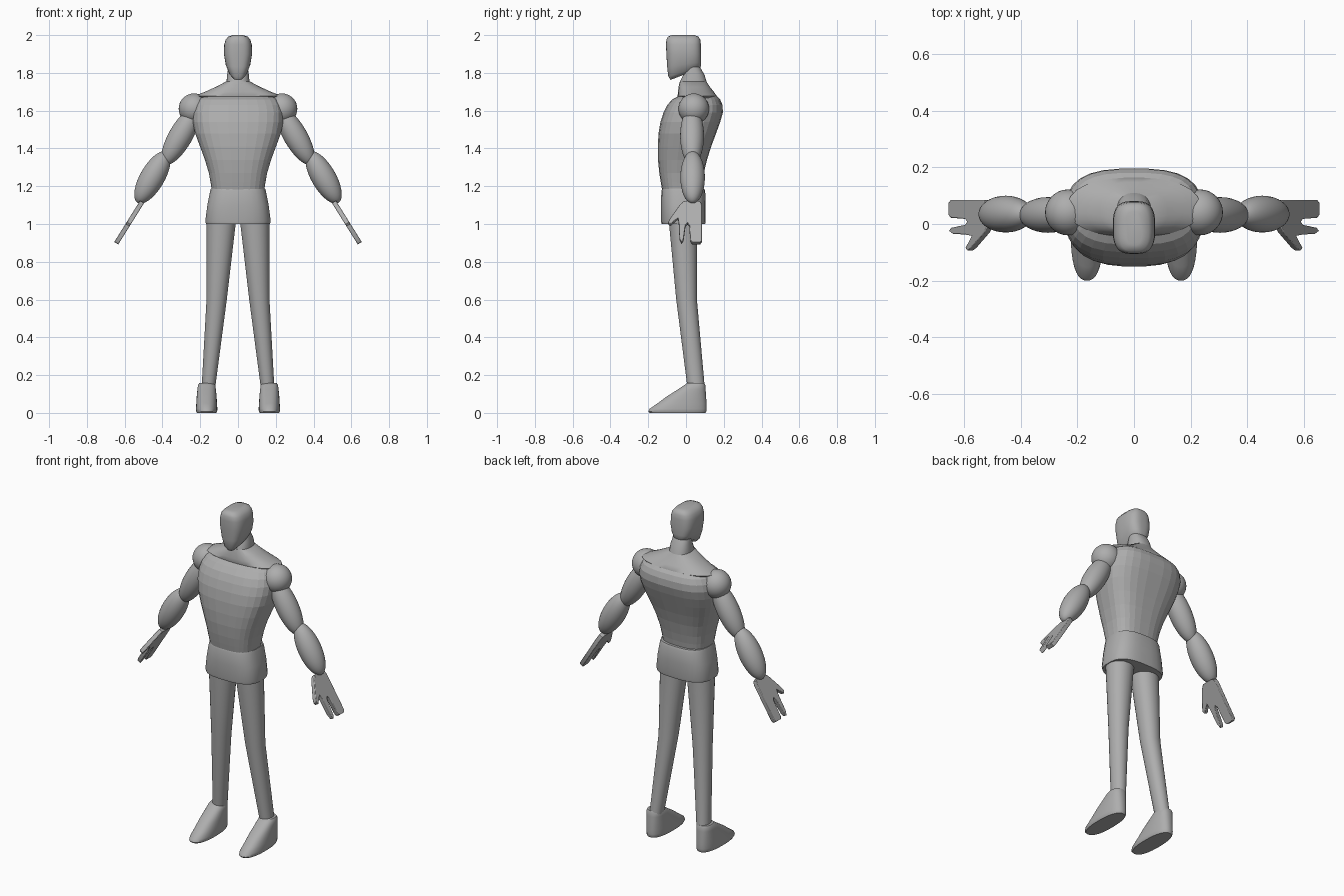
import bpy, bmesh, math
from mathutils import Vector, Matrix

grey = bpy.data.materials.new("plain grey")
grey.diffuse_color = (0.42, 0.42, 0.42, 1)


def finish(name, bm, mirror=False, smooth=40):
    bmesh.ops.recalc_face_normals(bm, faces=bm.faces)
    me = bpy.data.meshes.new(name)
    bm.to_mesh(me)
    bm.free()
    me.materials.append(grey)
    ob = bpy.data.objects.new(name, me)
    bpy.context.collection.objects.link(ob)
    if mirror:
        mod = ob.modifiers.new("Mirror", 'MIRROR')
        mod.use_mirror_merge = False
    if smooth:
        bpy.ops.object.select_all(action='DESELECT')
        ob.select_set(True)
        bpy.context.view_layer.objects.active = ob
        bpy.ops.object.shade_smooth_by_angle(angle=math.radians(smooth))
    return ob


def loft(name, rings, n=2.0, sides=28, cx=None, tilt=None, **kw):
    """Stack superellipse rings given as (z, half width, y front, y back)."""
    bm = bmesh.new()
    loops = []
    for i, (z, rx, y0, y1) in enumerate(rings):
        loop = []
        for k in range(sides):
            a = 2 * math.pi * (k + 0.5) / sides
            c, s = math.cos(a), math.sin(a)
            px = math.copysign(abs(c) ** (2 / n), c)
            py = math.copysign(abs(s) ** (2 / n), s)
            x = (cx[i] if cx else 0) + rx * px
            loop.append(bm.verts.new((x, (y0 + y1) / 2 + (y1 - y0) / 2 * py,
                                      z + (tilt[i] * py if tilt else 0))))
        loops.append(loop)
    for a, b in zip(loops, loops[1:]):
        for k in range(sides):
            j = (k + 1) % sides
            bm.faces.new((a[k], a[j], b[j], b[k]))
    bm.faces.new(loops[0][::-1])
    bm.faces.new(loops[-1])
    return finish(name, bm, **kw)


def ellipsoid(name, centre, radius, half_length, axis):
    rot = Vector(axis).to_track_quat('Z', 'Y').to_matrix().to_4x4()
    m = Matrix.Translation(centre) @ rot @ Matrix.Diagonal((radius, radius, half_length, 1))
    bm = bmesh.new()
    bmesh.ops.create_uvsphere(bm, u_segments=32, v_segments=18, radius=1, matrix=m)
    return finish(name, bm, mirror=True)


# Head, narrowing to the chin with a sloping underside
loft("head", [(1.792, 0.030, -0.082, 0.070), (1.806, 0.048, -0.094, 0.078),
              (1.845, 0.065, -0.100, 0.080), (1.90, 0.075, -0.104, 0.081),
              (1.95, 0.073, -0.106, 0.079), (1.975, 0.066, -0.104, 0.076),
              (1.992, 0.052, -0.096, 0.067), (2.0, 0.028, -0.075, 0.045)],
     n=3, sides=36, tilt=[0.029, 0.025, 0.012, 0, 0, 0, 0, 0], smooth=60)

# Neck and sloping shoulder yoke
loft("neck", [(1.70, 0.065, -0.04, 0.125), (1.745, 0.062, -0.036, 0.112),
              (1.79, 0.058, -0.015, 0.098), (1.83, 0.052, -0.005, 0.075)], n=2.4)
loft("shoulder_yoke", [(1.665, 0.215, -0.04, 0.163), (1.677, 0.235, -0.045, 0.164),
                       (1.70, 0.175, -0.043, 0.148), (1.725, 0.12, -0.04, 0.128),
                       (1.755, 0.062, -0.033, 0.108)], n=2.3)

# Torso, faceted
loft("torso", [(1.17, 0.138, -0.125, 0.078), (1.22, 0.146, -0.134, 0.085),
               (1.27, 0.155, -0.142, 0.095), (1.34, 0.176, -0.149, 0.112),
               (1.41, 0.202, -0.150, 0.134), (1.48, 0.228, -0.146, 0.160),
               (1.54, 0.241, -0.136, 0.182), (1.59, 0.243, -0.120, 0.196),
               (1.63, 0.234, -0.100, 0.194), (1.66, 0.217, -0.073, 0.181),
               (1.68, 0.19, -0.035, 0.160)], n=2.8, smooth=0)

# Hips
loft("hips", [(1.0, 0.17, -0.13, 0.102), (1.015, 0.174, -0.133, 0.105),
              (1.10, 0.163, -0.133, 0.105), (1.175, 0.148, -0.131, 0.102),
              (1.188, 0.144, -0.126, 0.096)], n=2.8)

# Legs and feet
loft("leg", [(1.06, 0.077, -0.093, 0.060), (1.0, 0.077, -0.090, 0.060),
             (0.60, 0.054, -0.052, 0.058), (0.13, 0.036, 0.008, 0.100)],
     cx=[0.087, 0.089, 0.113, 0.157], n=2.1, mirror=True)
loft("foot", [(0.0, 0.052, -0.193, 0.104), (0.008, 0.056, -0.200, 0.109),
              (0.022, 0.057, -0.193, 0.110), (0.05, 0.055, -0.152, 0.109),
              (0.085, 0.053, -0.105, 0.107), (0.125, 0.049, -0.042, 0.104),
              (0.148, 0.046, -0.008, 0.102), (0.157, 0.040, 0.005, 0.098)],
     cx=[0.166] * 8, n=2.4, sides=32, mirror=True)

# Arms
slope = (0.5, 0, -0.866)
ellipsoid("shoulder", (0.233, 0.041, 1.61), 0.081, 0.081, (0, 0, 1))
ellipsoid("upper_arm", (0.303, 0.032, 1.467), 0.063, 0.175, slope)
ellipsoid("forearm", (0.453, 0.035, 1.247), 0.065, 0.156, slope)

# Flat mitten-like hand: outline as (y, distance along the arm), extruded
outline = [(0.06, 0), (0.079, 0.008), (0.085, 0.03), (0.085, 0.245), (0.076, 0.258),
           (0.032, 0.258), (0.022, 0.245), (0.018, 0.15), (0.008, 0.135),
           (-0.003, 0.15), (-0.013, 0.24), (-0.024, 0.258), (-0.035, 0.23),
           (-0.037, 0.15), (-0.042, 0.105), (-0.06, 0.122), (-0.085, 0.147),
           (-0.094, 0.133), (-0.085, 0.11), (-0.03, 0.02), (-0.01, 0)]
along, normal = Vector((0.53, 0, -0.848)), Vector((0.848, 0, 0.53))
bm = bmesh.new()
base = Vector((0.508, 0, 1.117)) - normal * 0.0125
face = bm.faces.new([bm.verts.new(base + along * u + Vector((0, y, 0))) for y, u in outline])
ext = bmesh.ops.extrude_face_region(bm, geom=[face])
bmesh.ops.translate(bm, vec=normal * 0.025,
                    verts=[v for v in ext["geom"] if isinstance(v, bmesh.types.BMVert)])
bmesh.ops.triangulate(bm, faces=[f for f in bm.faces if len(f.verts) > 4])
hand = finish("hand", bm, mirror=True)
bevel = hand.modifiers.new("Bevel", 'BEVEL')
bevel.width = 0.003
bevel.segments = 2
bevel.limit_method = 'ANGLE'
bevel.angle_limit = math.radians(60)
